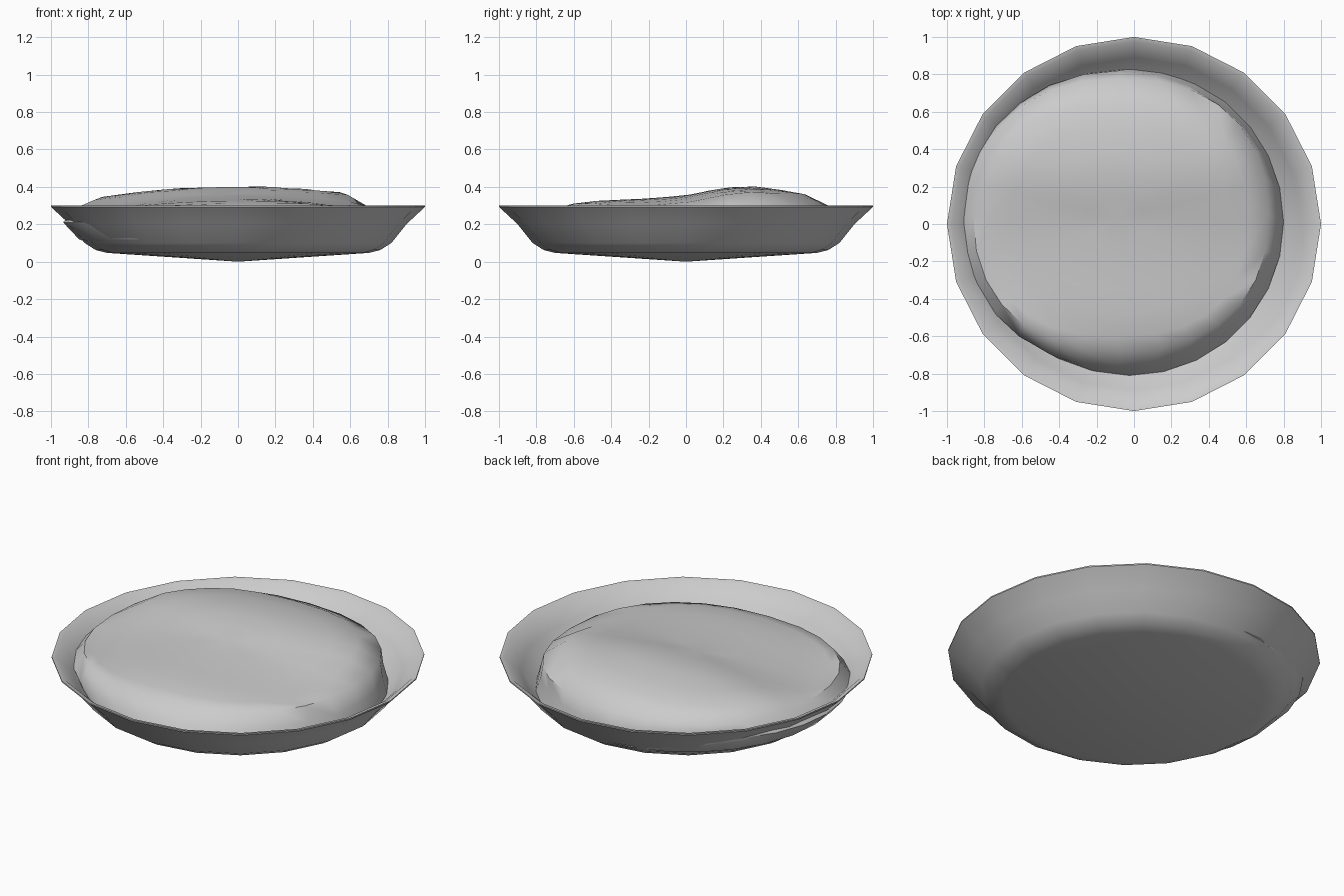
import bpy, bmesh
from math import sin, cos, pi, radians, copysign

if "Cube" in bpy.data.objects:
    bpy.data.objects.remove(bpy.data.objects["Cube"])


def skin(name, rings, first, last, angle):
    """Bridge a list of equal-length rings; cap both ends with a fan to a centre point."""
    bm = bmesh.new()
    loops = [[bm.verts.new(p) for p in r] for r in rings]
    n = len(loops[0])
    for a, b in zip(loops, loops[1:]):
        for i in range(n):
            j = (i + 1) % n
            bm.faces.new((a[i], a[j], b[j], b[i]))
    for loop, centre in ((loops[0], first), (loops[-1], last)):
        c = bm.verts.new(centre)
        for i in range(n):
            bm.faces.new((loop[i], loop[(i + 1) % n], c))
    bmesh.ops.recalc_face_normals(bm, faces=bm.faces)
    me = bpy.data.meshes.new(name)
    bm.to_mesh(me)
    bm.free()
    ob = bpy.data.objects.new(name, me)
    bpy.context.collection.objects.link(ob)
    bpy.context.view_layer.objects.active = ob
    ob.select_set(True)
    bpy.ops.object.shade_smooth_by_angle(angle=radians(angle))
    ob.select_set(False)
    return ob


def circle(r, z, n=20):
    return [(r * cos(2 * pi * i / n), r * sin(2 * pi * i / n), z) for i in range(n)]


# Dish: outer wall up to the rim, then back down the inner wall
profile = [(0.70, 0.047), (0.76, 0.062), (0.82, 0.10), (0.90, 0.20), (1.0, 0.293),
           (1.0, 0.30), (0.975, 0.295), (0.89, 0.215), (0.81, 0.115), (0.75, 0.08)]
skin("dish", [circle(r, z) for r, z in profile], (0, 0, 0), (0, 0, 0.03), 45)


# Cushion: a soft ridge towards the back, sagging to the sides
RIDGE = [(-0.9, 0.27), (-0.65, 0.305), (-0.5, 0.325), (-0.2, 0.338), (0.0, 0.355),
         (0.2, 0.395), (0.35, 0.405), (0.6, 0.372), (0.9, 0.28)]


def height(x, y):
    for (y0, z0), (y1, z1) in zip(RIDGE, RIDGE[1:]):
        if y <= y1:
            return z0 + (z1 - z0) * (y - y0) / (y1 - y0) - 0.11 * x * x
    return RIDGE[-1][1]


def oval(x0, x1, y0, y1, z=None, power=0.88, n=28):
    pts = []
    for i in range(n):
        c, s = cos(2 * pi * i / n), sin(2 * pi * i / n)
        x = (x0 + x1) / 2 + (x1 - x0) / 2 * copysign(abs(c) ** power, c)
        y = (y0 + y1) / 2 + (y1 - y0) / 2 * copysign(abs(s) ** power, s)
        pts.append((x, y, height(x, y) if z is None else z))
    return pts


cx, cy = -0.09, 0.02
rings = [oval(cx - 0.69 * t, cx + 0.69 * t, cy - 0.62 * t, cy + 0.62 * t, None, 0.8)
         for t in (0.2, 0.4, 0.6, 0.8, 1.0)]
rings += [oval(-0.86, 0.72, -0.68, 0.78, 0.29),     # shoulder
          oval(-0.935, 0.775, -0.775, 0.82, 0.21, 1.0),  # widest edge, pressing through the left wall
          oval(-0.85, 0.80, -0.81, 0.83, 0.12, 1.0),
          oval(-0.72, 0.72, -0.72, 0.72, 0.07, 1.0)]
skin("cushion", rings, (cx, cy, height(cx, cy)), (0, 0, 0.02), 50)
